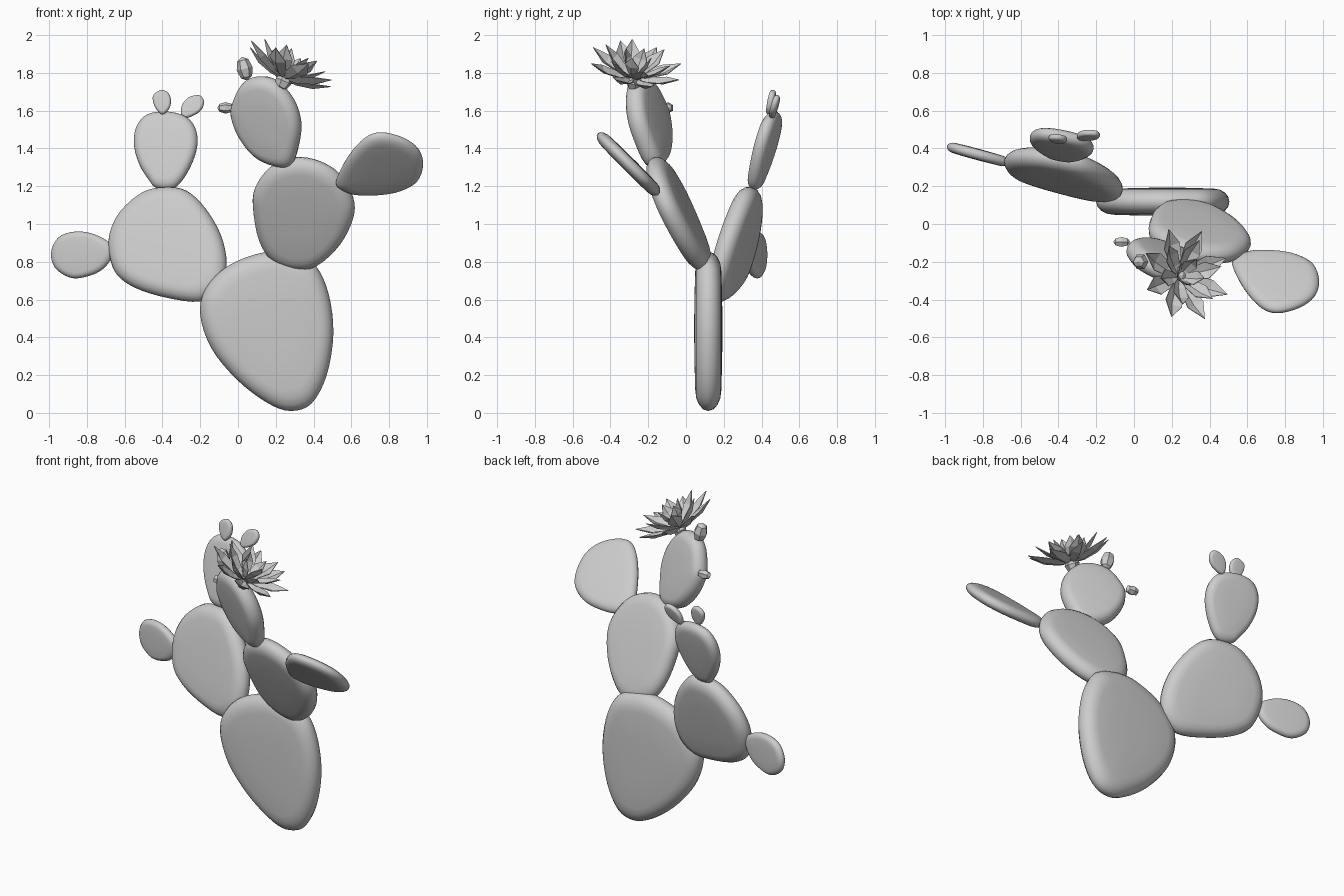
import bpy
import bmesh
from math import sin, cos, pi, radians
from mathutils import Vector, Matrix

if "Cube" in bpy.data.objects:
    bpy.data.objects.remove(bpy.data.objects["Cube"], do_unlink=True)

grey = bpy.data.materials.new("plain grey")
grey.use_nodes = True
grey.diffuse_color = (0.6, 0.6, 0.6, 1)
grey.node_tree.nodes["Principled BSDF"].inputs["Base Color"].default_value = grey.diffuse_color


def finish(bm, name, smooth=False):
    """Turn a bmesh into a named object with the shared material."""
    bmesh.ops.recalc_face_normals(bm, faces=bm.faces[:])
    mesh = bpy.data.meshes.new(name)
    bm.to_mesh(mesh)
    bm.free()
    mesh.materials.append(grey)
    for poly in mesh.polygons:
        poly.use_smooth = smooth
    obj = bpy.data.objects.new(name, mesh)
    bpy.context.scene.collection.objects.link(obj)
    return obj


def smooth_loop(points, steps=4):
    """Closed Catmull-Rom curve through the given points."""
    loop, count = [], len(points)
    for i in range(count):
        p, q, r, s = (points[(i + k - 1) % count] for k in range(4))
        for step in range(steps):
            t = step / steps
            loop.append(0.5 * (2 * q + (r - p) * t
                               + (2 * p - 5 * q + 4 * r - s) * t * t
                               + (3 * q - p - 3 * r + s) * t ** 3))
    return loop


def pad(name, outline, depth, lean_x, lean_z, thickness, rim=0.25):
    """Flat rounded cactus pad; outline is (x, z) in hundredths on a leaning plane."""
    flat = [Vector(p) / 100 for p in outline]
    loop = smooth_loop(flat)
    centre = sum(loop, Vector((0, 0))) / len(loop)
    normal = Vector((-lean_x, 1, -lean_z)).normalized()

    def place(p, height):
        d = p - centre
        y = depth + lean_x * d.x + lean_z * d.y
        return Vector((p.x, y, p.y)) + normal * height * thickness / 2

    # rounded rim, then a gently domed face on both sides
    rings = []
    for k in range(-4, 5):
        angle = k * pi / 8
        rings.append((1 - rim * (1 - cos(angle)), 0.92 * sin(angle)))
    rings = [(0.4, -0.98)] + rings + [(0.4, 0.98)]

    bm = bmesh.new()
    rows = [[bm.verts.new(place(centre + (p - centre) * scale, height)) for p in loop]
            for scale, height in rings]
    n = len(loop)
    for low, high in zip(rows, rows[1:]):
        for i in range(n):
            j = (i + 1) % n
            bm.faces.new((low[i], low[j], high[j], high[i]))
    for row, side in ((rows[0], -1), (rows[-1], 1)):
        pole = bm.verts.new(place(centre, side))
        for i in range(n):
            bm.faces.new((row[i], row[(i + 1) % n], pole))
    return finish(bm, name, smooth=True)


def bud(name, start, end, radius):
    """Small faceted bud stretched between two points."""
    start, end = Vector(start), Vector(end)
    axis = end - start
    turn = axis.to_track_quat('Z', 'Y').to_matrix().to_4x4()
    size = Matrix.Diagonal((radius, radius, axis.length / 2, 1))
    bm = bmesh.new()
    bmesh.ops.create_uvsphere(bm, u_segments=6, v_segments=4, radius=1,
                              matrix=Matrix.Translation((start + end) / 2) @ turn @ size)
    return finish(bm, name)


# Trunk pad
pad("base_pad",
    [(28, 1), (39, 5), (47, 20), (50.5, 42), (48, 63), (41, 78), (30, 83.5),
     (14, 85), (-5, 78), (-17, 66), (-20, 52), (-14, 34), (0, 17), (16, 5)],
    0.118, 0, 0, 0.15)

# Left-leaning branch on +x side
pad("right_branch_pad",
    [(30, 76), (42, 78), (54, 89), (61, 103), (61, 114), (54, 26 + 100), (43, 133),
     (30, 135), (17, 130), (9, 119), (8, 108), (11, 92), (18, 81)],
    -0.045, -0.18, -0.46, 0.125)
pad("right_top_pad",
    [(19, 131), (28, 131), (32, 142), (33, 154), (29, 166), (20, 176), (10, 178),
     (2, 74 + 100), (-3, 163), (-3, 156), (1, 146), (9, 136)],
    -0.19, -0.45, -0.3, 0.12)
pad("right_side_pad",
    [(52, 123), (58, 135), (67, 145), (76, 148), (88, 145), (96, 139),
     (98, 131), (95, 123), (86, 118), (75, 116), (62, 116), (54, 119)],
    -0.285, 0, -1, 0.075)

# Branch on -x side
pad("left_branch_pad",
    [(-20, 59), (-9, 66), (-6, 79), (-9, 94), (-17, 108), (-27, 117.5), (-38, 119.5),
     (-50, 117), (-62, 107), (-68, 95), (-68, 83), (-64, 73), (-54, 66), (-38, 61)],
    0.27, -0.21, 0.25, 0.13)
pad("left_side_pad",
    [(-67, 89), (-76, 94.5), (-86, 96), (-95, 93), (-99, 85), (-97, 77),
     (-90, 72), (-83, 71.5), (-73, 75), (-67, 82)],
    0.37, -0.27, 0, 0.06)
pad("left_top_pad",
    [(-43, 119), (-34, 119), (-27, 127), (-22, 139), (-22, 149), (-27, 156.5),
     (-37, 159.5), (-48, 158), (-54, 151), (-55, 141), (-52, 131), (-47, 123)],
    0.417, -0.18, 0.28, 0.085)

# Young pads at the top of the -x branch
pad("young_pad_inner",
    [(-40, 158), (-36, 162), (-36, 68 + 100), (-40, 171), (-45, 168), (-44, 162)],
    0.45, -0.1, 0.2, 0.035)
pad("young_pad_outer",
    [(-29, 156), (-21, 159), (-18, 164), (-20, 168), (-26, 167), (-30, 162)],
    0.47, -0.1, 0.33, 0.035)

# Buds
bud("bud_top", (0.05, -0.2, 1.76), (0.02, -0.2, 1.885), 0.043)
bud("bud_side", (-0.02, -0.095, 1.615), (-0.11, -0.095, 1.615), 0.03)
bud("flower_base", (0.22, -0.28, 1.71), (0.26, -0.27, 1.80), 0.045)


def add_petal(bm, matrix, length, width):
    """Pointed petal folded along its middle, pointing along +x."""
    def vert(along, across, up):
        return bm.verts.new(matrix @ Vector((along * length, across * width, up * length)))
    ridge = [vert(0.02, 0, 0), vert(0.3, 0, -0.05), vert(0.65, 0, -0.03), vert(1, 0, 0.1)]
    for side in (-1, 1):
        inner, outer = vert(0.3, 0.7 * side, 0.02), vert(0.65, side, 0.05)
        bm.faces.new((ridge[0], ridge[1], inner))
        bm.faces.new((ridge[1], ridge[2], outer, inner))
        bm.faces.new((ridge[2], ridge[3], outer))


# Open flower: rings of (count, rise in degrees, length, half width, twist)
axis = Vector((0.5, 0.2, 1))
frame = Matrix.Translation((0.24, -0.28, 1.77)) @ axis.to_track_quat('Z', 'Y').to_matrix().to_4x4()
bm = bmesh.new()
for count, rise, length, width, twist in ((8, 14, 0.27, 0.05, 0),
                                          (6, 32, 0.23, 0.045, 20),
                                          (4, 58, 0.17, 0.04, 45)):
    for i in range(count):
        spin = Matrix.Rotation(2 * pi * i / count + radians(twist), 4, 'Z')
        tilt = Matrix.Rotation(-radians(rise), 4, 'Y')
        add_petal(bm, frame @ spin @ tilt, length, width)
flower = finish(bm, "flower_petals")
shell = flower.modifiers.new("petal thickness", 'SOLIDIFY')
shell.thickness = 0.004
